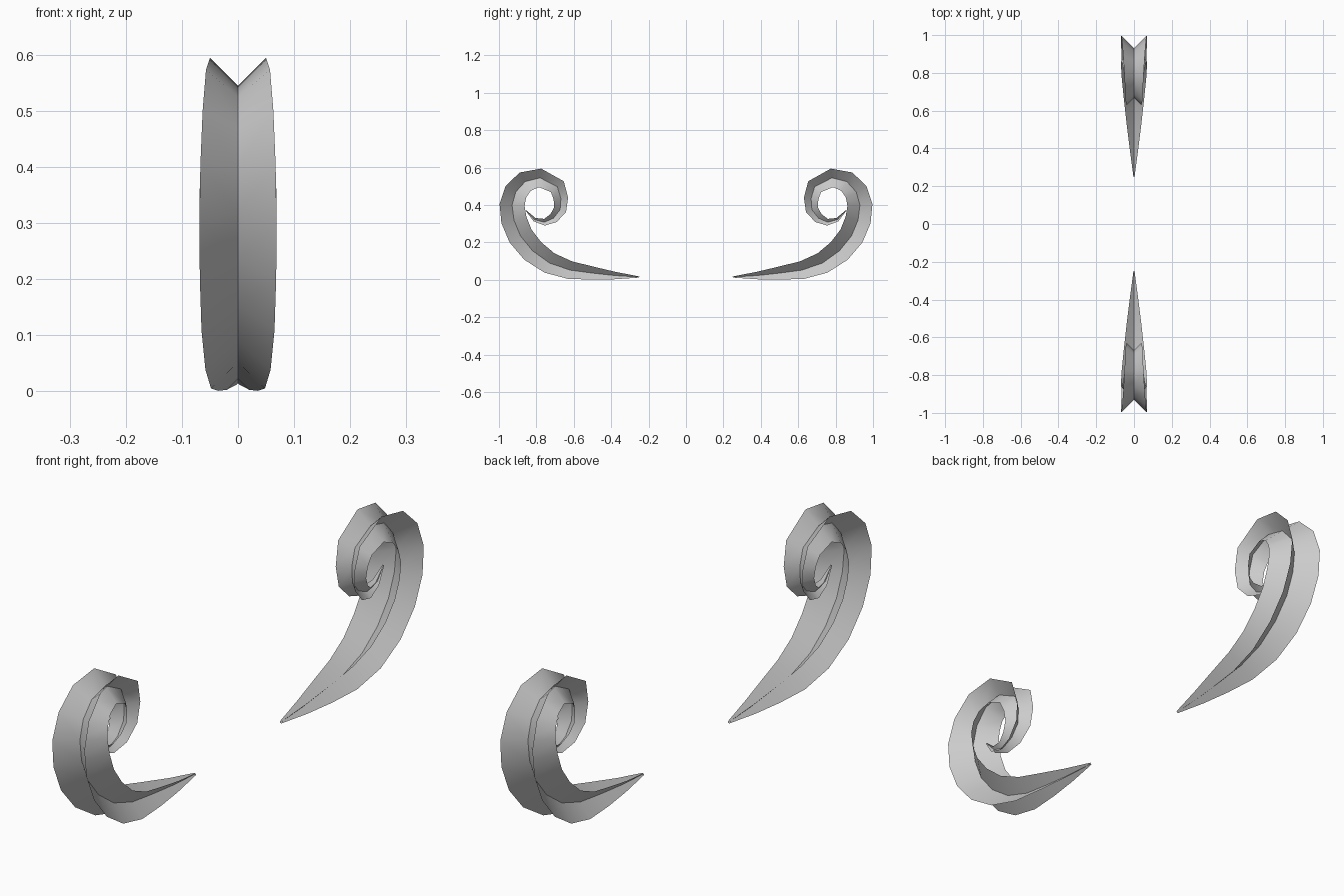
import bpy, bmesh
from mathutils import Vector

if "Cube" in bpy.data.objects:
    bpy.data.objects.remove(bpy.data.objects["Cube"])

# Spiral centre line in the YZ plane: (y, z, fin reach)
PATH = [
    (0.25, 0.015, 0.003), (0.38, 0.023, 0.020), (0.50, 0.036, 0.035),
    (0.62, 0.052, 0.048), (0.73, 0.090, 0.058), (0.82, 0.155, 0.065),
    (0.885, 0.235, 0.068), (0.92, 0.32, 0.069), (0.93, 0.40, 0.067),
    (0.91, 0.47, 0.063), (0.86, 0.525, 0.057), (0.78, 0.545, 0.050),
    (0.688, 0.498, 0.045), (0.669, 0.435, 0.039), (0.673, 0.375, 0.034),
    (0.708, 0.330, 0.027), (0.757, 0.308, 0.018), (0.81, 0.322, 0.010),
    (0.855, 0.370, 0.002),
]


def make_scroll(name, side):
    """Sweep an X-shaped section of four thin fins along the spiral."""
    bm = bmesh.new()
    pts = [Vector((0, side * y, z)) for y, z, r in PATH]
    rings = []
    for i, p in enumerate(pts):
        a = (p - pts[i - 1]).normalized() if i else Vector()
        b = (pts[i + 1] - p).normalized() if i < len(pts) - 1 else Vector()
        t = (a + b).normalized()
        out = Vector((0, t.z, -t.y)) * side      # away from the spiral centre
        r = PATH[i][2]
        ring = [bm.verts.new(p)]
        for sx, so in ((1, 1), (-1, 1), (-1, -1), (1, -1)):
            ring.append(bm.verts.new(p + Vector((sx * r, 0, 0)) + out * so * r))
        rings.append(ring)
    for r0, r1 in zip(rings, rings[1:]):
        for k in range(1, 5):
            bm.faces.new((r0[0], r0[k], r1[k], r1[0]))
    for f in bm.faces:
        f.smooth = True
    # keep the central crease sharp
    for r0, r1 in zip(rings, rings[1:]):
        bm.edges.get((r0[0], r1[0])).smooth = False
    me = bpy.data.meshes.new(name)
    bm.to_mesh(me)
    bm.free()
    ob = bpy.data.objects.new(name, me)
    bpy.context.collection.objects.link(ob)
    return ob


# Mirrored pair of scrolls
make_scroll("back_scroll", 1)
make_scroll("front_scroll", -1)
